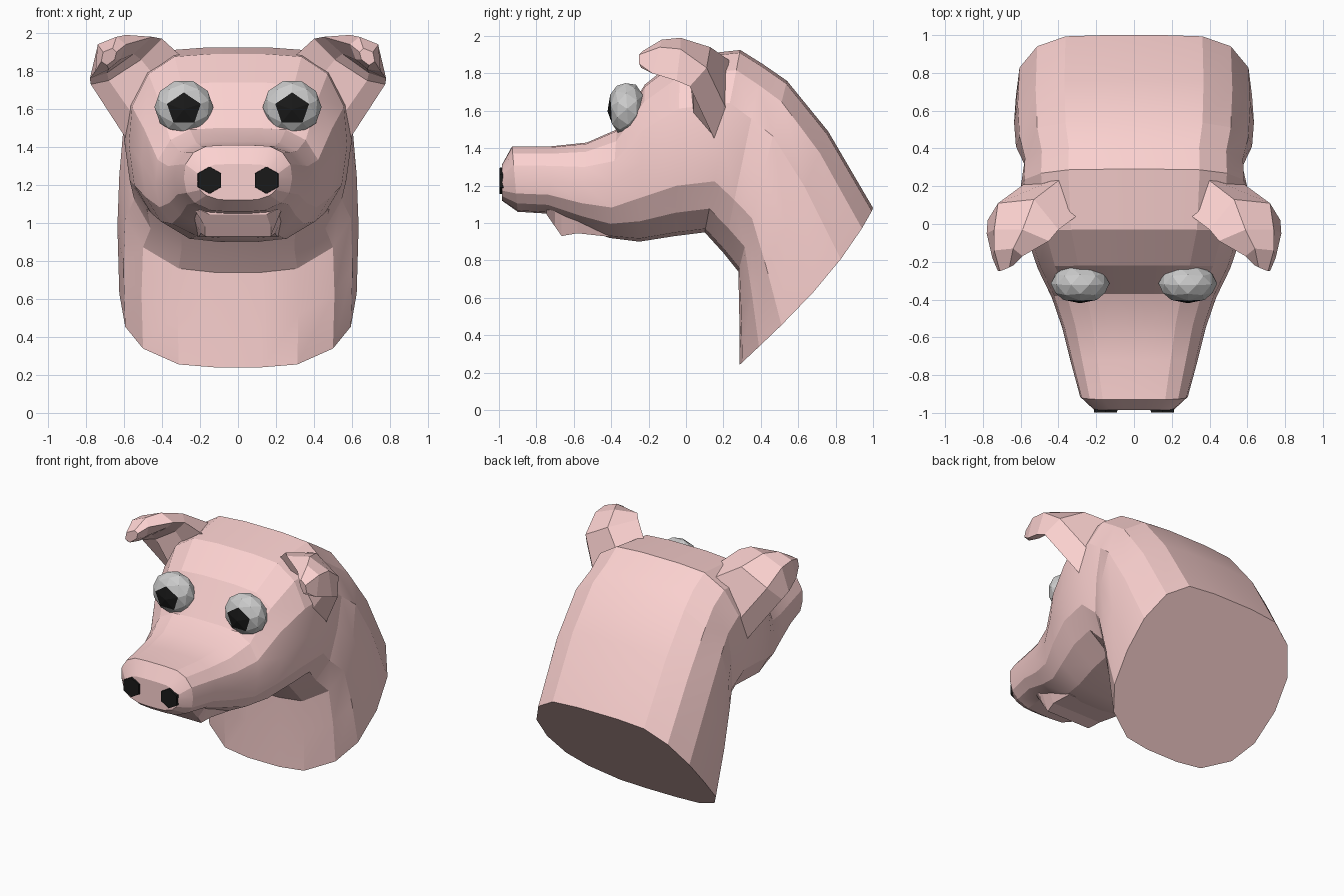
import bpy, bmesh, math
from mathutils import Vector, Matrix

if "Cube" in bpy.data.objects:
    bpy.data.objects.remove(bpy.data.objects["Cube"])


def mat(name, col):
    m = bpy.data.materials.new(name)
    m.diffuse_color = (*col, 1)
    m.use_nodes = True
    m.node_tree.nodes["Principled BSDF"].inputs["Base Color"].default_value = m.diffuse_color
    return m


PINK = mat("pink_skin", (0.97, 0.64, 0.63))
BLACK = mat("black", (0.01, 0.01, 0.01))
GREY = mat("eye_grey", (0.6, 0.6, 0.6))


def finish(name, bm, mats, angle=None):
    bmesh.ops.recalc_face_normals(bm, faces=bm.faces)
    me = bpy.data.meshes.new(name)
    bm.to_mesh(me)
    bm.free()
    for m in mats:
        me.materials.append(m)
    ob = bpy.data.objects.new(name, me)
    bpy.context.collection.objects.link(ob)
    if angle:
        bpy.ops.object.select_all(action='DESELECT')
        ob.select_set(True)
        bpy.context.view_layer.objects.active = ob
        bpy.ops.object.shade_smooth_by_angle(angle=math.radians(angle))
    return ob


def loft(name, rings, mats, angle=None):
    bm = bmesh.new()
    vs = [[bm.verts.new(p) for p in r] for r in rings]
    n = len(rings[0])
    for a, b in zip(vs, vs[1:]):
        for i in range(n):
            j = (i + 1) % n
            bm.faces.new((a[i], a[j], b[j], b[i]))
    bm.faces.new(vs[0])
    bm.faces.new(vs[-1])
    return finish(name, bm, mats, angle)


# Cross-section: width fraction, fraction from top to bottom
HALF = [(0.25, 0), (0.58, 0.015), (0.82, 0.11), (0.97, 0.29), (1, 0.5),
        (0.95, 0.72), (0.8, 0.87), (0.5, 0.98), (0.2, 1)]
SECTION = HALF + [(-u, v) for u, v in reversed(HALF)]


def ring(ty, tz, by, bz, w, fold=0, bow=0):
    """fold pinches the lower sides, bow pushes the sides out of the ring's plane"""
    pts = []
    for u, v in SECTION:
        k = bow * math.sin(math.pi * v ** 0.8)
        pinch = fold if 0.4 < v < 0.95 else 0
        pts.append((u * (w - pinch), ty + (by - ty) * v + 0.76 * k,
                    tz + (bz - tz) * v - 0.65 * k))
    return pts


# Head and neck: top point y z, bottom point y z, half width, fold, bow
head = [(-0.985, 1.31, -0.985, 1.12, 0.21),
        (-0.93, 1.41, -0.90, 1.06, 0.285),
        (-0.72, 1.41, -0.74, 1.05, 0.335),
        (-0.53, 1.43, -0.57, 0.98, 0.38),
        (-0.37, 1.50, -0.41, 0.92, 0.435),
        (-0.22, 1.74, -0.25, 0.90, 0.51),
        (-0.03, 1.89, -0.06, 0.93, 0.575),
        (0.29, 1.925, 0.10, 0.95, 0.60),
        (0.41, 1.85, 0.20, 0.84, 0.595, 0.02),
        (0.54, 1.76, 0.28, 0.74, 0.625),
        (0.76, 1.49, 0.285, 0.50, 0.635, 0, 0.02),
        (1.00, 1.08, 0.285, 0.24, 0.625, 0, 0.05)]
loft("head_and_neck", [ring(*r) for r in head], [PINK], 18)

# Lower lip, tapering forwards and downwards
lip = [(-0.745, 1.07, 1.045, 0.20), (-0.70, 1.07, 0.98, 0.23),
       (-0.665, 1.07, 0.93, 0.23), (-0.58, 1.08, 0.945, 0.26),
       (-0.40, 1.08, 0.925, 0.28)]
loft("lower_lip", [[(-w, y, t), (w, y, t), (w * 0.75, y, b), (-w * 0.75, y, b)]
                   for y, t, b, w in lip], [PINK])

# Ears: four points over the back and two in the hollow, base to tip
ear = [[(.28, .06, 1.86), (.36, .26, 1.85), (.57, .22, 1.60), (.58, .16, 1.43),
        (.54, .04, 1.55), (.42, .03, 1.75)],
       [(.40, -.03, 1.97), (.53, .13, 1.94), (.72, .11, 1.83), (.775, .02, 1.73),
        (.68, .04, 1.75), (.51, .02, 1.86)],
       [(.45, -.09, 1.98), (.59, -.03, 1.99), (.74, -.03, 1.93), (.78, -.05, 1.76),
        (.69, .01, 1.79), (.55, -.02, 1.89)],
       [(.59, -.17, 1.94), (.64, -.13, 1.98), (.74, -.14, 1.94), (.75, -.18, 1.80),
        (.68, -.15, 1.81), (.62, -.15, 1.86)],
       [(.64, -.22, 1.90), (.66, -.23, 1.92), (.71, -.25, 1.90), (.72, -.25, 1.85),
        (.69, -.24, 1.83), (.65, -.22, 1.86)]]

for s, side in ((1, "left"), (-1, "right")):
    loft(side + "_ear", [[(s * x, y, z) for x, y, z in r] for r in ear], [PINK])

    # Eye: icosphere whose five front faces form the enlarged pupil
    bm = bmesh.new()
    bmesh.ops.create_icosphere(bm, subdivisions=2, radius=1)
    pole = max(bm.verts, key=lambda v: v.co.z)
    for f in pole.link_faces:
        f.material_index = 1
    for e in pole.link_edges:
        v = e.other_vert(pole)
        v.co = Vector((v.co.x * 1.15, v.co.y * 1.15, v.co.z * 0.95))
    bm.transform(Matrix.Translation((s * 0.285, -0.315, 1.61))
                 @ Matrix.Diagonal((0.155, 0.105, 0.145, 1))
                 @ Matrix.Rotation(math.radians(95), 4, 'X')
                 @ Matrix.Rotation(math.radians(90), 4, 'Z'))
    finish(side + "_eye", bm, [GREY, BLACK])

    # Nostril
    bm = bmesh.new()
    bmesh.ops.create_cone(bm, cap_ends=True, segments=6, radius1=0.075,
                          radius2=0.07, depth=0.05)
    bm.transform(Matrix.Translation((s * 0.15, -0.973, 1.225))
                 @ Matrix.Rotation(math.radians(90), 4, 'X'))
    finish(side + "_nostril", bm, [BLACK])
